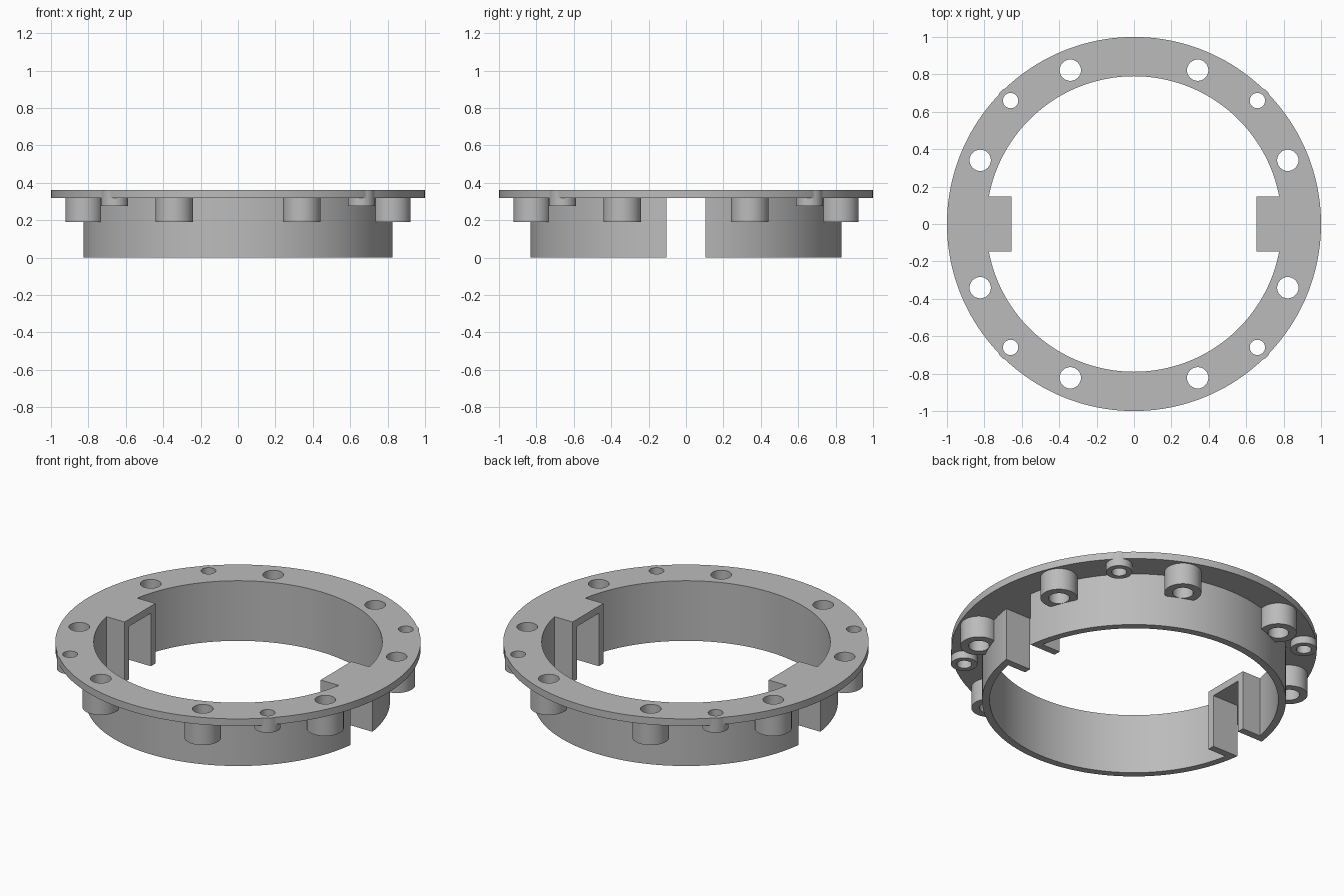
import bpy
import math

if "Cube" in bpy.data.objects:
    bpy.data.objects.remove(bpy.data.objects["Cube"], do_unlink=True)

TOP, UNDER = 0.363, 0.32      # flange top and underside
BORE, WALL = 0.79, 0.832      # collar radii


def cylinder(name, radius, z0, z1, x=0, y=0, sides=48):
    bpy.ops.mesh.primitive_cylinder_add(
        vertices=sides, radius=radius, depth=z1 - z0, location=(x, y, (z0 + z1) / 2))
    ob = bpy.context.object
    ob.name = name
    return ob


def box(name, x0, x1, half_y, z0, z1):
    bpy.ops.mesh.primitive_cube_add(size=1, location=((x0 + x1) / 2, 0, (z0 + z1) / 2))
    ob = bpy.context.object
    ob.name = name
    ob.scale = (x1 - x0, 2 * half_y, z1 - z0)
    bpy.ops.object.transform_apply(location=False, rotation=False, scale=True)
    return ob


def combine(target, tool, operation):
    mod = target.modifiers.new(operation.title(), 'BOOLEAN')
    mod.operation = operation
    mod.solver = 'EXACT'
    mod.object = tool
    bpy.context.view_layer.objects.active = target
    bpy.ops.object.modifier_apply(modifier=mod.name)
    bpy.data.objects.remove(tool, do_unlink=True)


def around(count, radius, start):
    for i in range(count):
        a = math.radians(start + i * 360 / count)
        yield radius * math.cos(a), radius * math.sin(a)


# Collar with a slot straight through both sides, capped by the flange
body = cylinder("flanged_collar", WALL, 0, 0.34, sides=160)
combine(body, box("slot_cutter", -1.2, 1.2, 0.104, -0.1, 0.5), 'DIFFERENCE')
combine(body, cylinder("flange", 1.0, UNDER, TOP, sides=160), 'UNION')

# Screw bosses under the flange, small ones bulging past its rim
large = list(around(8, 0.89, 22.5))
small = list(around(4, 0.933, 45))
for x, y in large:
    combine(body, cylinder("large_boss", 0.101, 0.19, 0.34, x, y), 'UNION')
for x, y in small:
    combine(body, cylinder("small_boss", 0.072, 0.275, TOP, x, y), 'UNION')

# Bore, leaving a square guide block around each slot
bore = cylinder("bore_cutter", BORE, -0.1, 0.5, sides=160)
for x0, x1 in ((0.655, 1.0), (-1.0, -0.655)):
    combine(bore, box("guide_block", x0, x1, 0.147, -0.2, 0.6), 'DIFFERENCE')
combine(body, bore, 'DIFFERENCE')

# Through holes
for centres, radius in ((large, 0.057), (small, 0.041)):
    for x, y in centres:
        combine(body, cylinder("hole_cutter", radius, 0.1, 0.5, x, y, 32), 'DIFFERENCE')

# Plain grey finish
grey = bpy.data.materials.new("plain_grey")
grey.use_nodes = True
colour = (0.5, 0.5, 0.5, 1)
grey.diffuse_color = colour
grey.node_tree.nodes["Principled BSDF"].inputs["Base Color"].default_value = colour
body.data.materials.clear()
body.data.materials.append(grey)
for poly in body.data.polygons:
    poly.material_index = 0

bpy.ops.object.select_all(action='DESELECT')
body.select_set(True)
bpy.context.view_layer.objects.active = body
bpy.ops.object.shade_smooth_by_angle(angle=math.radians(30))
